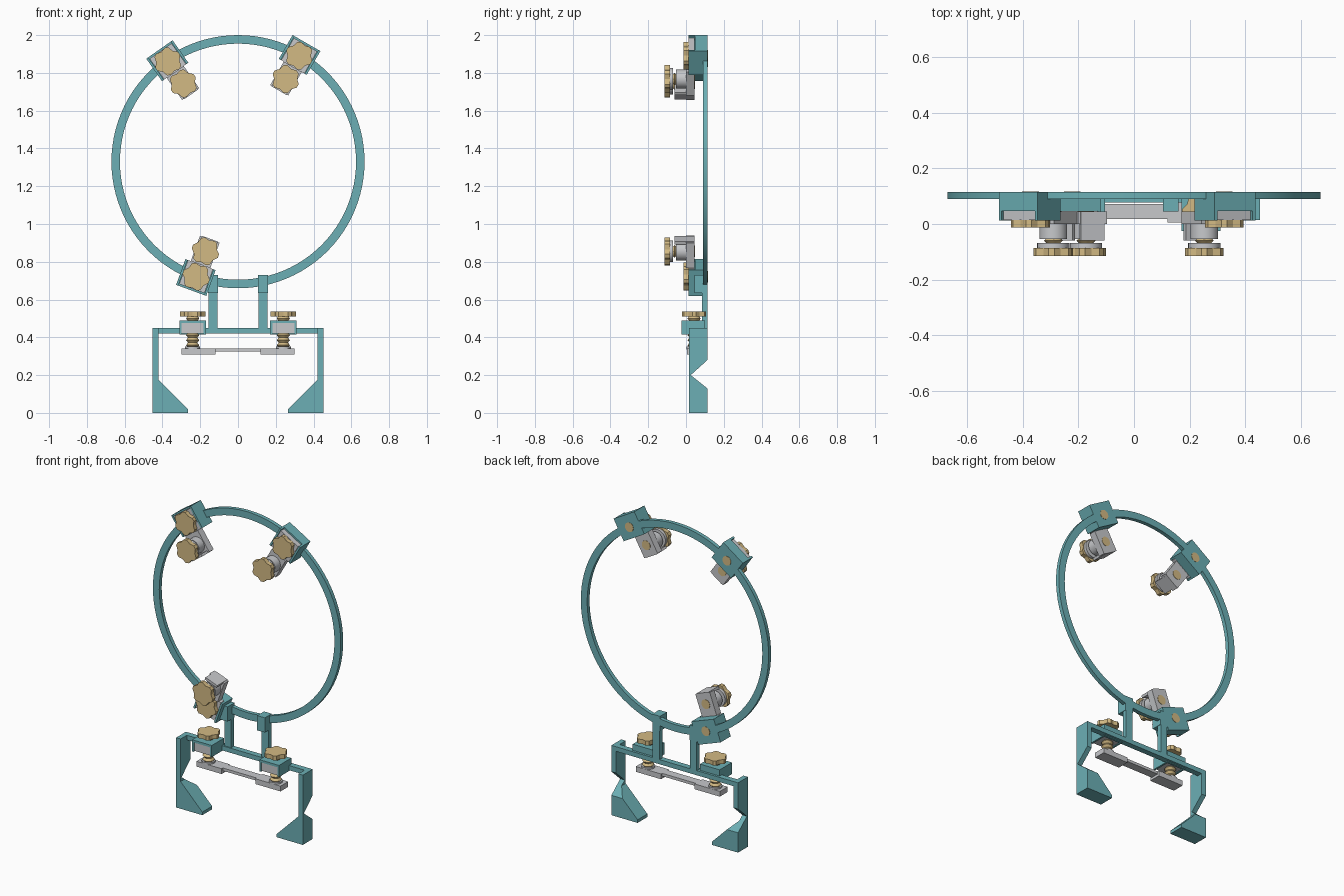
import bpy, bmesh
from math import sin, cos, pi, radians
from mathutils import Matrix

cube = bpy.data.objects.get("Cube")
if cube:
    bpy.data.objects.remove(cube, do_unlink=True)


def material(name, rgb):
    m = bpy.data.materials.new(name)
    m.use_nodes = True
    m.diffuse_color = (*rgb, 1)
    m.node_tree.nodes["Principled BSDF"].inputs["Base Color"].default_value = (*rgb, 1)
    return m


TEAL = material("teal plastic", (0.15, 0.43, 0.46))
GOLD = material("pale gold", (0.65, 0.49, 0.23))
GREY = material("light grey", (0.57, 0.58, 0.60))
I = Matrix.Identity(4)


def finish(name, bm, mat, matrix=I, smooth=False):
    bmesh.ops.recalc_face_normals(bm, faces=bm.faces)
    me = bpy.data.meshes.new(name)
    bm.to_mesh(me)
    bm.free()
    ob = bpy.data.objects.new(name, me)
    bpy.context.collection.objects.link(ob)
    me.materials.append(mat)
    ob.matrix_world = matrix
    if smooth:
        bpy.ops.object.select_all(action="DESELECT")
        ob.select_set(True)
        bpy.context.view_layer.objects.active = ob
        bpy.ops.object.shade_smooth_by_angle(angle=radians(30))
    return ob


def prism(name, points, lo, hi, mat, matrix=I):
    """Outline in x and z, extruded along y."""
    bm = bmesh.new()
    face = bm.faces.new([bm.verts.new((x, lo, z)) for x, z in points])
    ext = bmesh.ops.extrude_face_region(bm, geom=[face])
    verts = [v for v in ext["geom"] if isinstance(v, bmesh.types.BMVert)]
    bmesh.ops.translate(bm, verts=verts, vec=(0, hi - lo, 0))
    return finish(name, bm, mat, matrix)


def box(name, xs, ys, zs, mat, matrix=I):
    (a, b), (c, d) = xs, zs
    return prism(name, [(a, c), (b, c), (b, d), (a, d)], *ys, mat, matrix)


def lathe(name, profile, mat, matrix=I, n=32, closed=False):
    """Revolve (radius, height) points round z."""
    bm = bmesh.new()
    rings = [[bm.verts.new((r * cos(2 * pi * i / n), r * sin(2 * pi * i / n), h))
              for i in range(n)] for r, h in profile]
    pairs = list(zip(rings, rings[1:]))
    if closed:
        pairs.append((rings[-1], rings[0]))
    else:
        bm.faces.new(rings[0])
        bm.faces.new(rings[-1])
    for a, b in pairs:
        for i in range(n):
            j = (i + 1) % n
            bm.faces.new((a[i], a[j], b[j], b[i]))
    return finish(name, bm, mat, matrix, True)


def screw(name, r, lo, hi, turns, matrix):
    """Rod with ridged thread."""
    step = (hi - lo) / (2 * turns)
    prof = [(r if i % 2 else r * 0.7, lo + i * step) for i in range(2 * turns + 1)]
    return lathe(name, prof, GOLD, matrix, 20)


def knob(name, r, lo, hi, matrix):
    """Six-sided grip with cut corners and slightly hollow sides."""
    pts = []
    for k in range(6):
        for da, s in ((-8, 1), (8, 1), (30, 0.83)):
            a = radians(60 * k + da)
            pts.append((r * s * cos(a), r * s * sin(a)))
    return prism(name, pts, lo, hi, GOLD, matrix @ Matrix.Rotation(pi / 2, 4, "X"))


# Large ring
C = Matrix.Translation((0, 0, 1.33))
FORWARD = Matrix.Rotation(pi / 2, 4, "X")
lathe("ring", [(0.625, -0.115), (0.67, -0.115), (0.67, -0.09), (0.625, -0.09)],
      TEAL, C @ FORWARD, 96, True)

# Three clamps on the ring: local z points outward, local x runs along the ring
for label, angle in (("upper_right", 125), ("upper_left", 60), ("lower_right", 250)):
    M = C @ Matrix.Rotation(radians(90 - angle), 4, "Y")
    p = label + "_clamp_"
    # U-shaped holder, seen along the radius
    outline = [(-.085, .115), (.085, .115), (.085, .012), (.073, .012),
               (.073, .047), (-.073, .047), (-.073, .012), (-.085, .012)]
    to_radius = M @ Matrix(((1, 0, 0, 0), (0, 0, 1, 0), (0, 1, 0, 0), (0, 0, 0, 1)))
    bm_holder = prism(p + "holder", outline, 0.58, 0.725, TEAL, to_radius)
    bm_holder.data.flip_normals()
    # Swing arm with a lip at its inner end
    box(p + "arm_base", (-.071, .071), (.014, .046), (.58, .715), GREY, M)
    box(p + "arm", (-.055, .055), (0, .045), (.437, .58), GREY, M)
    box(p + "arm_lip", (-.045, .045), (-.06, .045), (.434, .45), GREY, M)
    # Knob that fixes the arm, with the screw end showing behind
    A = M @ Matrix.Translation((0, 0, .648)) @ FORWARD
    knob(p + "outer_knob", .074, -.014, .013, A)
    lathe(p + "outer_screw_end", [(.03, -.117), (.03, -.1)], GOLD, A, 24)
    # Clamping screw, collar, washer and knob
    B = M @ Matrix.Translation((0, 0, .505)) @ FORWARD
    lathe(p + "collar", [(.05, -.01), (.05, .053)], GREY, B)
    screw(p + "screw", .034, .05, .09, 2, B)
    lathe(p + "washer", [(.058, .068), (.058, .086)], GREY, B)
    knob(p + "inner_knob", .074, .086, .115, B)
    lathe(p + "inner_screw_end", [(.03, -.047), (.03, -.03)], GOLD, B, 24)

# Stand crossbar
box("crossbar", (-.44, .44), (.078, .115), (.42, .45), TEAL)

# Wedge that notches the backs of the legs
swap = Matrix(((0, 1, 0, 0), (1, 0, 0, 0), (0, 0, 1, 0), (0, 0, 0, 1)))
cutter = prism("leg_notch_cutter", [(.025, .2), (.125, .12), (.125, .29)], -.6, .6, TEAL)
cutter.data.transform(swap)
cutter.data.flip_normals()
cutter.hide_render = True
cutter.display_type = "WIRE"

for s, side in ((-1, "right"), (1, "left")):
    def span(a, b):
        return tuple(sorted((s * a, s * b)))

    # Leg with sloping foot
    leg = prism(side + "_leg", [(s * x, z) for x, z in (
        (.452, 0), (.265, 0), (.265, .02), (.42, .175), (.42, .45), (.452, .45))],
        .015, .115, TEAL)
    cut = leg.modifiers.new("notch", "BOOLEAN")
    cut.operation = "DIFFERENCE"
    cut.solver = "EXACT"
    cut.object = cutter
    # Post and the clip that grips the ring
    box(side + "_post", span(.108, .157), (.085, .115), (.42, .70), TEAL)
    box(side + "_post_clip", span(.105, .16), (.045, .115), (.635, .73), TEAL)
    # Screw housing: top, sides and back around a grey nut
    box(side + "_housing_top", span(.17, .31), (-.025, .1), (.475, .49), TEAL)
    box(side + "_housing_back", span(.17, .31), (.085, .1), (.415, .475), TEAL)
    for a, part in ((.17, "inner"), (.298, "outer")):
        box(f"{side}_housing_{part}_wall", span(a, a + .012), (-.025, .085),
            (.415, .475), TEAL)
    box(side + "_nut", span(.182, .298), (-.02, .085), (.42, .475), GREY)
    # Height screw with its knob
    S = Matrix.Translation((s * .24, .043, 0))
    screw(side + "_height_screw", .035, .345, .425, 3, S)
    screw(side + "_height_screw_neck", .035, .485, .515, 1, S)
    knob(side + "_height_knob", .069, .51, .538, S)
    lathe(side + "_screw_seat", [(.04, .335), (.04, .352)], GREY, S)
    # Thick end of the pressure plate
    box(side + "_plate_end", span(.12, .3), (.005, .083), (.308, .342), GREY)

# Thin middle of the pressure plate
box("plate_middle", (-.125, .125), (.018, .072), (.324, .342), GREY)
